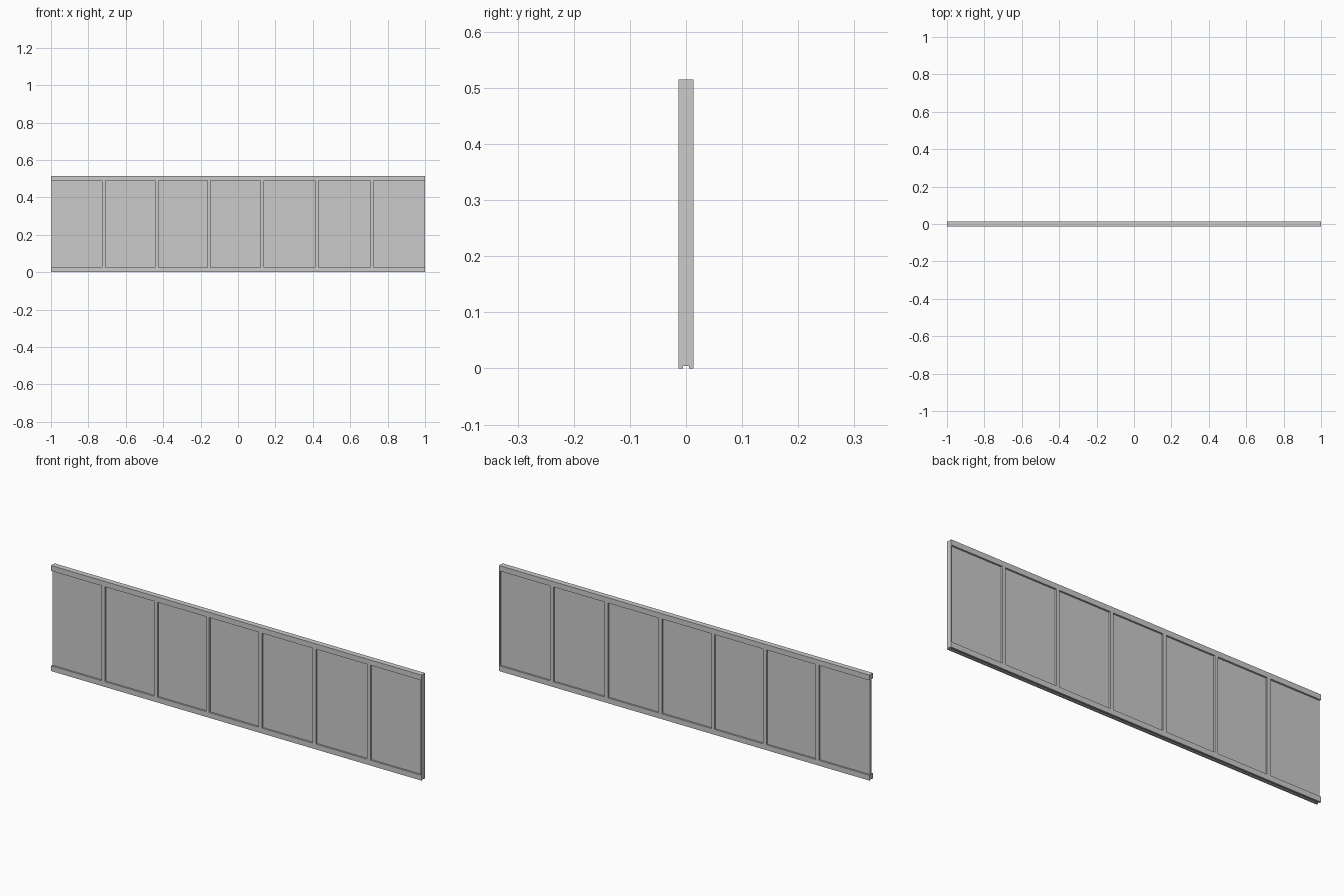
import bpy

if "Cube" in bpy.data.objects:
    bpy.data.objects.remove(bpy.data.objects["Cube"])

HALF_DEPTH = 0.0135
HEIGHT = 0.515
RAIL = 0.026


def box(name, x0, x1, y0, y1, z0, z1):
    bpy.ops.mesh.primitive_cube_add(
        size=1, location=((x0 + x1) / 2, (y0 + y1) / 2, (z0 + z1) / 2))
    ob = bpy.context.object
    ob.name = name
    ob.scale = (x1 - x0, y1 - y0, z1 - z0)
    return ob


# Thin infill panel between the rails
box("infill_panel", -0.998, 0.998, -0.005, 0.005, RAIL, HEIGHT - RAIL)

# Top rail
box("top_rail", -1, 1, -HALF_DEPTH, HALF_DEPTH, HEIGHT - RAIL, HEIGHT)

# Bottom rail with a shallow groove underneath
box("bottom_rail", -1, 1, -HALF_DEPTH, HALF_DEPTH, 0.004, RAIL)
for side, name in ((-1, "front"), (1, "back")):
    y = sorted((side * HALF_DEPTH, side * 0.005))
    box(f"bottom_lip_{name}", -1, 1, y[0], y[1], 0, 0.004)

# Upright posts, flush with the rails
for i, x in enumerate((-0.718, -0.435, -0.155, 0.130, 0.422, 0.715)):
    box(f"post_{i + 1}", x - 0.009, x + 0.009, -HALF_DEPTH, HALF_DEPTH,
        RAIL, HEIGHT - RAIL)

# Closing plate on the right-hand end
box("end_plate", 0.996, 1, -HALF_DEPTH, HALF_DEPTH, RAIL, HEIGHT - RAIL)
